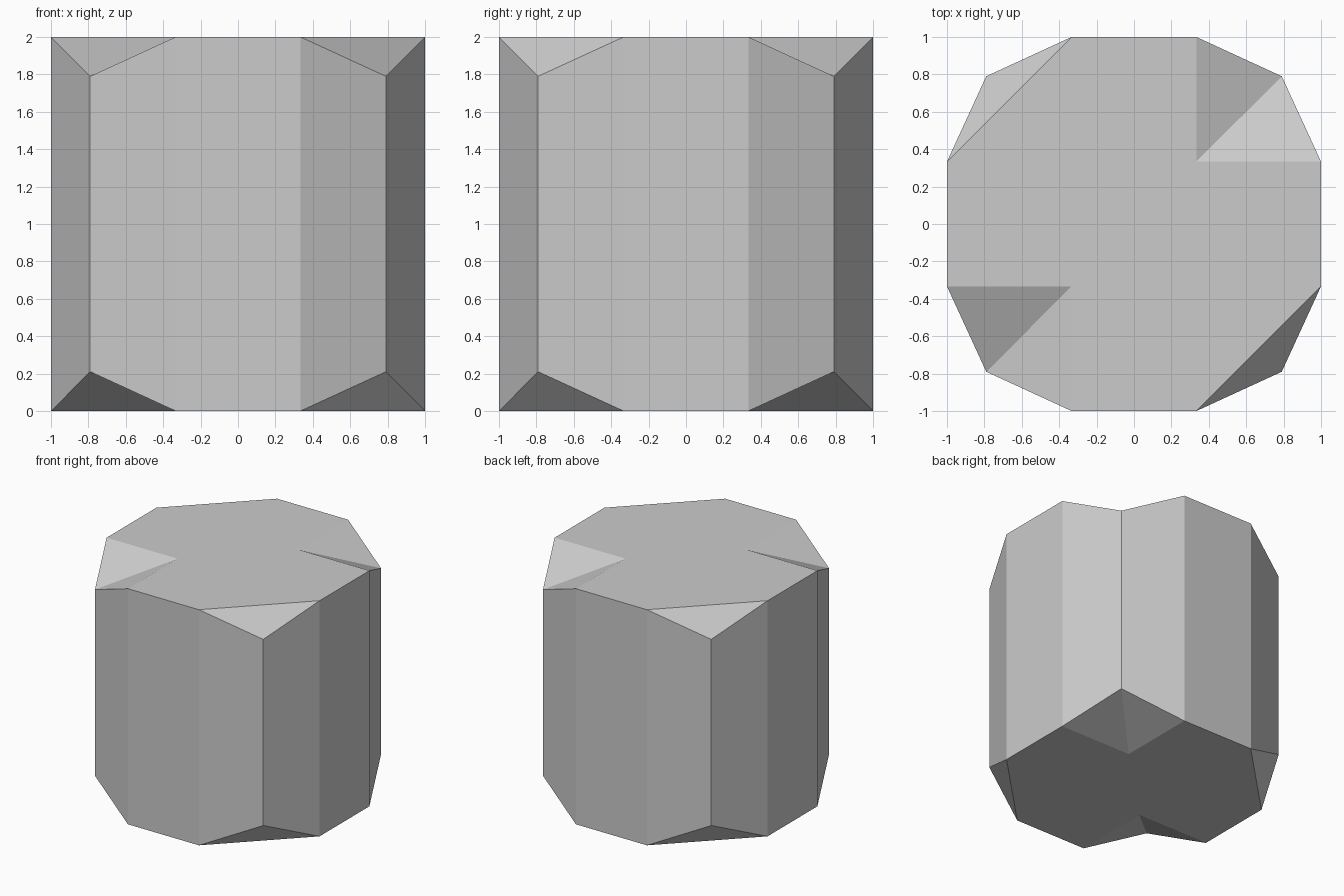
import bpy
import bmesh

# Remove the default cube
cube = bpy.data.objects.get("Cube")
if cube:
    bpy.data.objects.remove(cube, do_unlink=True)

HALF = 1.0        # half of the block's side
THIRD = 1 / 3     # where the corners begin
CORNER = 0.79     # pulled-in corner distance

# One flat grey material
grey = bpy.data.materials.new("plain_grey")
grey.use_nodes = True
colour = (0.6, 0.6, 0.6, 1)
grey.diffuse_color = colour
grey.node_tree.nodes["Principled BSDF"].inputs["Base Color"].default_value = colour

bm = bmesh.new()
cache = {}


def vert(x, y, z):
    """Shared vertex, with z measured from the middle of the block."""
    key = (round(x, 4), round(y, 4), round(z, 4))
    if key not in cache:
        cache[key] = bm.verts.new((x, y, z + HALF))
    return cache[key]


# Corners, in anticlockwise order
corners = [(1, -1), (1, 1), (-1, 1), (-1, -1)]


def corner_points(sx, sy):
    """Start and end of a corner, in anticlockwise order."""
    pts = [(sx * THIRD, sy * HALF), (sx * HALF, sy * THIRD)]
    return pts if sx * sy < 0 else pts[::-1]


# Caps: two opposite corners are chamfered, the other two are notched
for side in (-1, 1):
    z = side * HALF
    outline = []
    for sx, sy in corners:
        a, b = [vert(*p, z) for p in corner_points(sx, sy)]
        tip = vert(sx * CORNER, sy * CORNER, side * CORNER)
        if sx * sy < 0:
            outline += [a, b]
            bm.faces.new((a, tip, b))
        else:
            inner = vert(sx * THIRD, sy * THIRD, z)
            outline += [a, inner, b]
            bm.faces.new((a, tip, inner))
            bm.faces.new((tip, b, inner))
    bm.faces.new(outline)

# Upright walls, running around the twelve-sided outline
ring = []
for sx, sy in corners:
    a, b = corner_points(sx, sy)
    ring += [(*a, HALF), (sx * CORNER, sy * CORNER, CORNER), (*b, HALF)]
for (x0, y0, h0), (x1, y1, h1) in zip(ring, ring[1:] + ring[:1]):
    bm.faces.new((vert(x0, y0, -h0), vert(x1, y1, -h1),
                  vert(x1, y1, h1), vert(x0, y0, h0)))

bmesh.ops.recalc_face_normals(bm, faces=bm.faces[:])

mesh = bpy.data.meshes.new("faceted_block")
bm.to_mesh(mesh)
bm.free()
mesh.materials.append(grey)
block = bpy.data.objects.new("faceted_block", mesh)
bpy.context.collection.objects.link(block)
